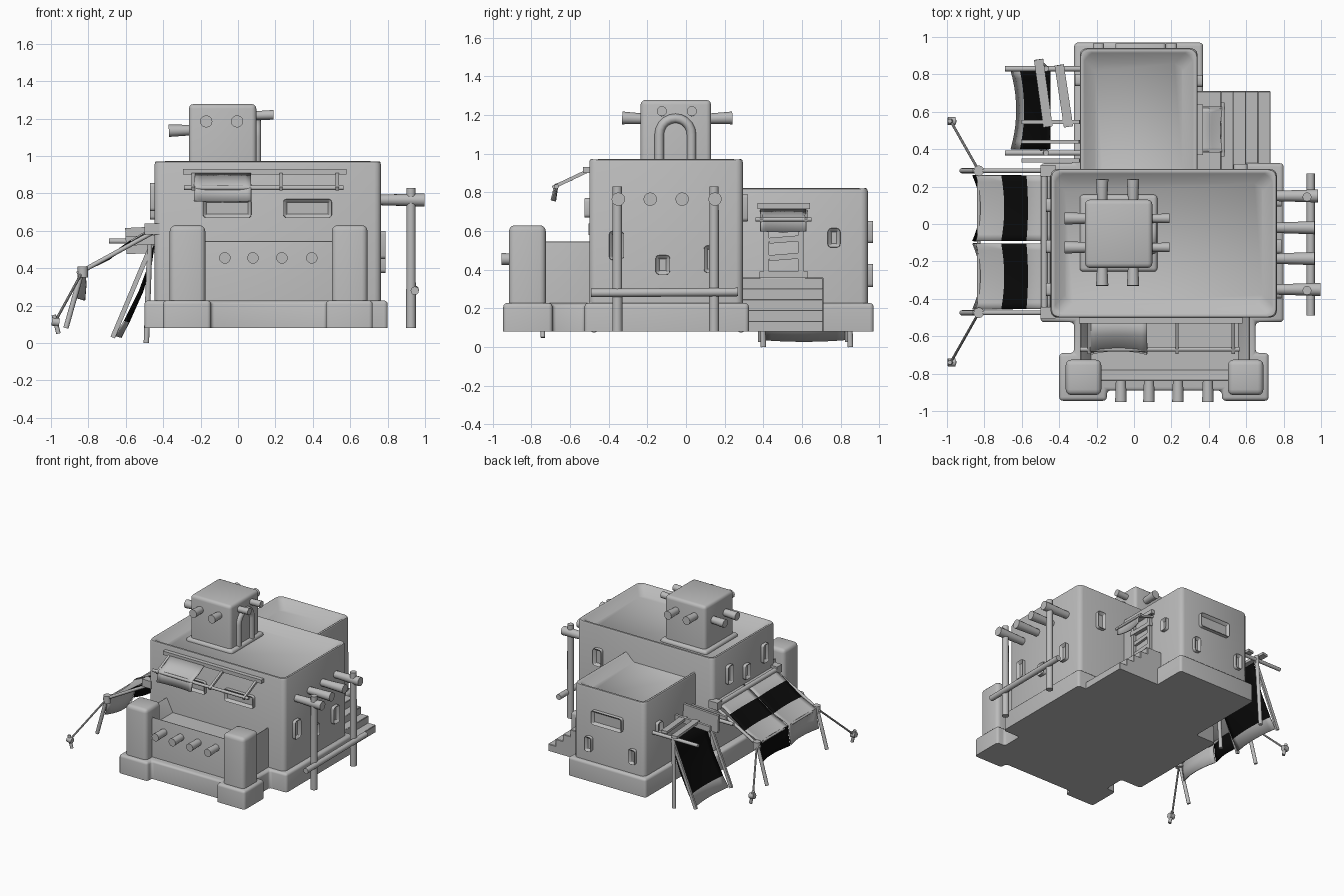
import bpy, bmesh, math
from mathutils import Vector

cube = bpy.data.objects.get("Cube")
if cube:
    bpy.data.objects.remove(cube, do_unlink=True)


def material(name, value):
    m = bpy.data.materials.new(name)
    m.use_nodes = True
    m.diffuse_color = (value, value, value, 1)
    m.node_tree.nodes["Principled BSDF"].inputs["Base Color"].default_value = (value, value, value, 1)
    return m


CLAY = material("grey clay", 0.5)
BLACK = material("black cloth", 0.003)


def finish(name, bm, mats=(CLAY,), angle=40):
    bmesh.ops.recalc_face_normals(bm, faces=bm.faces)
    me = bpy.data.meshes.new(name)
    bm.to_mesh(me)
    bm.free()
    ob = bpy.data.objects.new(name, me)
    bpy.context.collection.objects.link(ob)
    for m in mats:
        me.materials.append(m)
    bpy.ops.object.select_all(action="DESELECT")
    ob.select_set(True)
    bpy.context.view_layer.objects.active = ob
    bpy.ops.object.shade_smooth_by_angle(angle=math.radians(angle))
    return ob


def prism(name, outline, z0, z1, bevel=0.03, rim=0, depth=0, seg=3):
    """Upright block with rounded edges, a flat bottom and an optional sunken top."""
    bm = bmesh.new()
    bottom = bm.faces.new([bm.verts.new((x, y, z0)) for x, y in outline])
    ext = bmesh.ops.extrude_face_region(bm, geom=[bottom], use_keep_orig=True)["geom"]
    tops = [v for v in ext if isinstance(v, bmesh.types.BMVert)]
    bmesh.ops.translate(bm, vec=(0, 0, z1 - z0), verts=tops)
    bmesh.ops.recalc_face_normals(bm, faces=bm.faces)
    if rim:
        top = max(bm.faces, key=lambda f: f.calc_center_median().z)
        bmesh.ops.inset_individual(bm, faces=[top], thickness=rim)
        bmesh.ops.translate(bm, vec=(0, 0, -depth), verts=top.verts)
        floor = set(top.edges)
    else:
        floor = set()
    edges = [e for e in bm.edges if e not in floor and max(v.co.z for v in e.verts) > z0 + 0.001]
    bmesh.ops.bevel(bm, geom=edges, offset=bevel, segments=seg, profile=0.5, affect="EDGES", clamp_overlap=True)
    return finish(name, bm)


def block(name, x0, x1, y0, y1, z0, z1, **kw):
    return prism(name, [(x0, y0), (x1, y0), (x1, y1), (x0, y1)], z0, z1, **kw)


def rod(name, a, b, r0, r1=None, sides=12):
    a, b = Vector(a), Vector(b)
    bm = bmesh.new()
    bmesh.ops.create_cone(bm, cap_ends=True, segments=sides, radius1=r0, radius2=r1 or r0, depth=(b - a).length)
    ob = finish(name, bm)
    ob.rotation_mode = "QUATERNION"
    ob.rotation_quaternion = (b - a).to_track_quat("Z", "Y")
    ob.location = (a + b) / 2
    return ob


def plank(name, a, b, width, thick, roll=0):
    ob = rod(name, a, b, 1, sides=4)
    for v in ob.data.vertices:
        c = v.co.copy()
        v.co.x = math.copysign(width / 2, c.x + c.y)
        v.co.y = math.copysign(thick / 2, c.y - c.x)
    return ob


def window(name, pos, angle, w, h):
    """Raised rounded frame around a sunken slot, turned about z to face outwards."""
    bm = bmesh.new()
    bmesh.ops.create_cube(bm, size=1)
    bmesh.ops.scale(bm, vec=(w, 0.06, h), verts=bm.verts)
    front = min(bm.faces, key=lambda f: f.calc_center_median().y)
    bmesh.ops.bevel(bm, geom=[e for e in bm.edges if abs(e.verts[0].co.y - e.verts[1].co.y) > 0.01],
                    offset=0.018, segments=3, profile=0.5, affect="EDGES")
    front = min(bm.faces, key=lambda f: f.calc_center_median().y)
    bmesh.ops.inset_individual(bm, faces=[front], thickness=0.02)
    ring = list(front.edges)
    bmesh.ops.translate(bm, vec=(0, 0.025, 0), verts=front.verts)
    outer = [e for e in bm.edges if e not in ring and all(v.co.y < -0.029 for v in e.verts)]
    bmesh.ops.bevel(bm, geom=outer, offset=0.008, segments=2, profile=0.5, affect="EDGES")
    ob = finish(name, bm)
    ob.location = pos
    ob.rotation_euler.z = angle
    return ob


def cloth(name, path, y0, y1, stripes, sag=0.04, place=lambda x, y, z: (x, y, z), n=10):
    """Sheet swept along y over an x-z path; stripes lists the black spans."""
    bm = bmesh.new()
    rows = []
    for i, (x, z) in enumerate(path):
        t = i / (len(path) - 1)
        bow = [sag * t * (1 - (2 * j / n - 1) ** 2) for j in range(n + 1)]
        rows.append([bm.verts.new(place(x + bow[j], y0 + (y1 - y0) * j / n, z - bow[j] * 0.3)) for j in range(n + 1)])
    for i in range(len(path) - 1):
        for j in range(n):
            f = bm.faces.new((rows[i][j], rows[i][j + 1], rows[i + 1][j + 1], rows[i + 1][j]))
            f.material_index = int(i in stripes)
    ob = finish(name, bm, (CLAY, BLACK), 60)
    mod = ob.modifiers.new("thickness", "SOLIDIFY")
    mod.thickness = 0.008
    return ob


# Foundation
prism("foundation", [(-.5, -.525), (-.32, -.525), (-.32, -.69), (-.4, -.69), (-.4, -.945), (-.145, -.945),
                     (-.145, -.89), (.47, -.89), (.47, -.945), (.72, -.945), (.72, -.69), (.65, -.69),
                     (.65, -.525), (.8, -.525), (.8, .325), (.37, .325), (.37, .97), (-.32, .97),
                     (-.32, .325), (-.5, .325)], 0.08, 0.228, bevel=0.02)

# Clay walls
block("main_house", -.446, .764, -.5, .294, .1, .99, rim=.11, depth=.08, bevel=.035)
block("back_house", -.29, .34, .18, .94, .1, .84, rim=.115, depth=.08, bevel=.035)
block("front_terrace", -.29, .62, -.84, -.4, .1, .56, rim=.085, depth=.12, bevel=.025)
for name, x in (("right", -.27), ("left", .597)):
    block(name + "_pillar", x - .095, x + .095, -.915, -.725, .15, .63, bevel=.03)

# Roof tower with beams and an arched doorway
block("tower", -.262, .098, -.235, .13, .85, 1.278, bevel=.025)
block("tower_footing", -.29, .125, -.255, .157, .88, .935, bevel=.02)
for x in (-.17, -.005):
    rod("tower_beam_front", (x, -.2, 1.18), (x, -.33, 1.185), .026, .033)
    rod("tower_beam_back", (x, .1, 1.18), (x, .24, 1.185), .026, .033)
for y in (-.125, .03):
    rod("tower_beam_right", (-.2, y, 1.14), (-.37, y, 1.135), .026, .033)
    rod("tower_beam_left", (.05, y, 1.215), (.19, y, 1.22), .022, .026)
arch = bpy.data.curves.new("tower_arch", "CURVE")
arch.dimensions = "3D"
arch.bevel_depth = 0.024
spline = arch.splines.new("POLY")
pts = [(.1, -.138, .9)] + [(.1, -.055 - .083 * math.cos(a * math.pi / 10), 1.1 + .083 * math.sin(a * math.pi / 10))
                           for a in range(11)] + [(.1, .028, .9)]
spline.points.add(len(pts) - 1)
for p, co in zip(spline.points, pts):
    p.co = (*co, 1)
arch.materials.append(CLAY)
bpy.context.collection.objects.link(bpy.data.objects.new("tower_arch", arch))

# Windows on every side
R = math.pi / 2
for x in (-.058, .372):
    window("front_window", (x, -.5, .72), 0, .26, .1)
for y, z, h in ((-.36, .525, .15), (-.12, .425, .1), (.13, .455, .14)):
    window("left_window", (.764, y, z), R, .075, h)
for y, z, h in ((-.35, .78, .15), (-.12, .72, .12), (.1, .78, .15)):
    window("right_window", (-.446, y, z), -R, .07, h)
window("rear_window", (.57, .294, .72), 2 * R, .075, .14)
window("back_house_left_window", (.34, .765, .565), R, .065, .1)
window("back_house_right_window", (-.29, .77, .565), -R, .065, .1)
window("back_house_wide_window", (.035, .94, .595), 2 * R, .27, .115)
for x in (-.19, .2):
    window("back_house_small_window", (x, .94, .37), 2 * R, .06, .12)

# Terrace beams
for x in (-.07, .08, .235, .395):
    rod("terrace_beam", (x, -.8, .455), (x, -.953, .455), .026, .031)

# Beam frame on the left wall
for y, x in ((-.35, .998), (-.185, .965), (-.02, .965), (.15, .985)):
    rod("wall_beam", (.7, y, .765), (x, y, .765), .026, .035)
for y in (-.355, .145):
    rod("frame_post", (.925, y, .08), (.925, y, .83), .026, .024)
rod("frame_rail", (.945, -.49, .28), (.945, .27, .285), .022)

# Steps and doorway of the back house
for i in range(5):
    block("step", .3, .467 + .066 * i, .29, .71, .08, .36 - .056 * i, bevel=.004, seg=1)
for y in (.415, .595):
    plank("door_post", (.35, y, .36), (.35, y, .7), .03, .03)
for z, w in ((.375, .25), (.64, .22), (.73, .27)):
    plank("door_lintel", (.355, .505 - w / 2, z), (.355, .505 + w / 2, z), .03, .03)
for z in (.46, .55):
    plank("door_board", (.35, .43, z), (.35, .58, z + .012), .02, .03)
for y in (.39, .62):
    plank("door_awning_arm", (.34, y, .7), (.485, y, .655), .016, .016)
rod("door_awning_bar", (.475, .36, .66), (.475, .65, .66), .01)
cloth("door_awning_cloth", [(-.35, .715), (-.42, .68), (-.475, .668), (-.485, .6)], .385, .62, (), .02,
      lambda x, y, z: (-x, y, z))

# Front awning
plank("front_awning_wall_bar", (-.295, -.515, .915), (.58, -.515, .915), .035, .03)
rod("front_awning_bar", (-.29, -.67, .83), (.565, -.67, .83), .012)
for x in (-.24, .23, .53):
    plank("front_awning_arm", (x, -.5, .915), (x, -.69, .825), .018, .018)
cloth("front_awning_cloth", [(-.53, .91), (-.6, .87), (-.68, .843), (-.7, .76)], -.235, .07, (), .02,
      lambda x, y, z: (y, x, z))

# Large right awning with poles, ropes and pegs
rod("awning_wall_bar", (-.48, -.5, .61), (-.48, .31, .61), .018)
rod("awning_outer_bar", (-.83, -.5, .382), (-.83, .31, .382), .009)
for y, out in ((.285, .55), (-.475, -.74)):
    plank("awning_bracket", (-.42, y, .61), (-.5, y, .61), .06, .06)
    rod("awning_arm", (-.44, y, .6), (-.86, y, .37), .012)
    rod("awning_pole", (-.83, y, .4), (-.92, y, .08), .014)
    rod("awning_knot", (-.83, y, .35), (-.83, y, .41), .028)
    rod("awning_rope", (-.83, y, .385), (-.98, out, .11), .007, sides=8)
    rod("rope_peg", (-.96, out, .05), (-.985, out, .15), .012)
    rod("rope_peg_knot", (-.995, out, .115), (-.955, out, .11), .022)
sheet = [(-.45, .625), (-.575, .55), (-.71, .455), (-.845, .395), (-.85, .32), (-.865, .24)]
cloth("awning_cloth_back", sheet, -.09, .26, (1, 3, 4))
cloth("awning_cloth_front", sheet, -.455, -.105, (1,))

# Lean-to with boards and a hanging cloth
for y in (.38, .83):
    rod("lean_to_post", (-.47, y, .58), (-.49, y + .02, 0), .015)
    rod("lean_to_rail", (-.28, y, .545), (-.69, y, .545), .014)
    plank("lean_to_leg", (-.46, y, .53), (-.67, y, .03), .016, .025)
for y, w in ((.545, .045), (.44, .14), (.34, .05)):
    plank("lean_to_board", (-.29, y, .56), (-.6, y, .545), .02, w)
for x, y in ((-.48, .88), (-.37, .85)):
    plank("lean_to_cross_board", (x + .02, .52, .565), (x - .03, y, .585), .05, .02)
cloth("lean_to_cloth", [(-.455, .52), (-.475, .43), (-.53, .28), (-.61, .12), (-.66, .04)], .4, .82, (0, 1, 2), .03)
